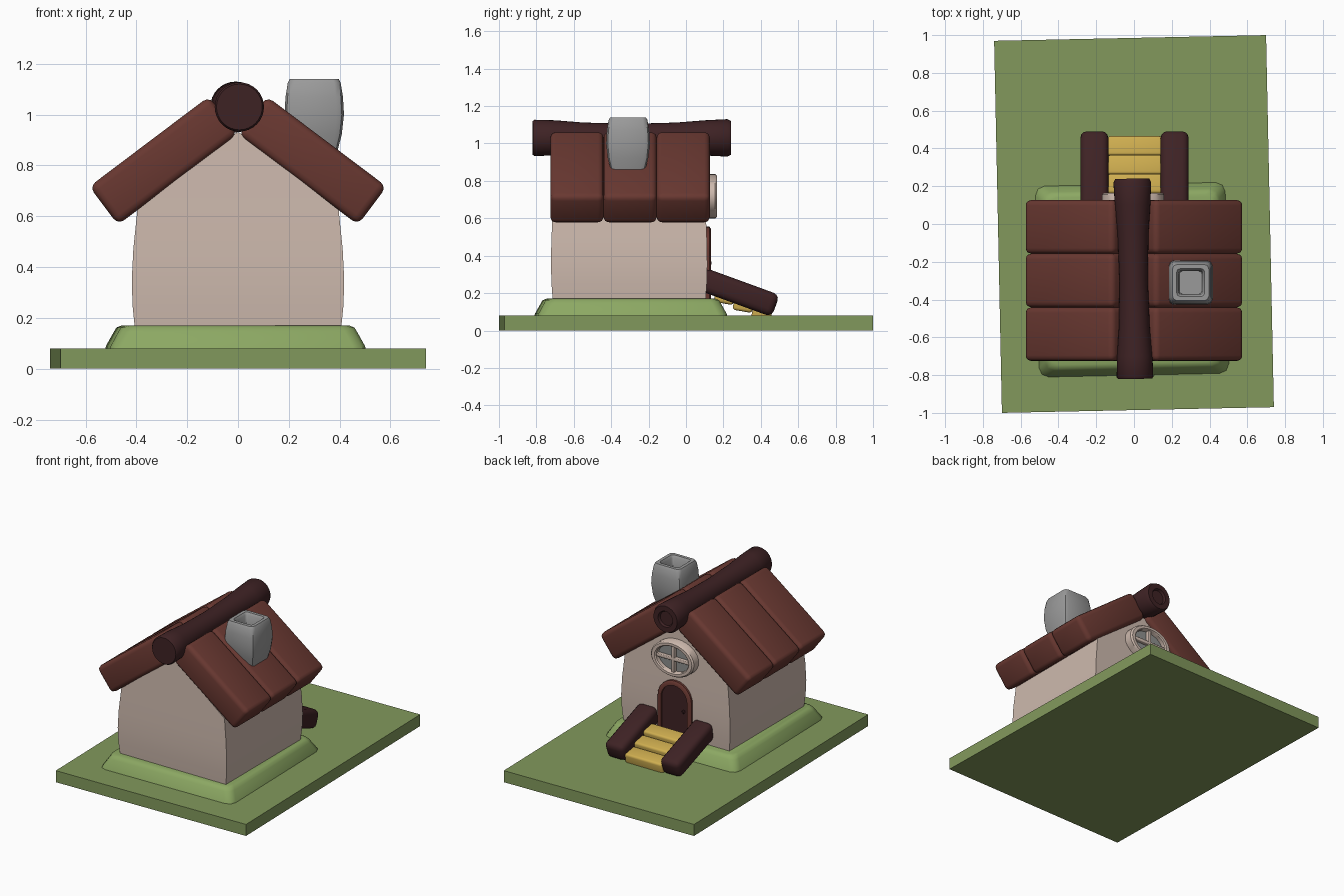
import bpy, bmesh
from math import sin, cos, pi, radians
from mathutils import Matrix, Vector

cube = bpy.data.objects.get("Cube")
if cube:
    bpy.data.objects.remove(cube)


def material(name, code):
    rgb = [int(code[i:i + 2], 16) / 255 for i in (0, 2, 4)]
    color = [((c + 0.055) / 1.055) ** 2.4 for c in rgb] + [1]
    m = bpy.data.materials.new(name)
    m.use_nodes = True
    m.diffuse_color = color
    m.node_tree.nodes["Principled BSDF"].inputs["Base Color"].default_value = color
    return m


GRASS = material("grass green", "82995C")
MOUND = material("light green", "8CA863")
WALL = material("warm plaster", "CDB9AD")
ROOF = material("red brown wood", "693831")
BEAM = material("dark brown wood", "3E2224")
STONE = material("chimney grey", "9A9A9A")
STEP = material("yellow wood", "CFAE50")
GLASS = material("window grey", "8E908E")


def finish(name, bm, mat, angle=40):
    bmesh.ops.recalc_face_normals(bm, faces=bm.faces)
    mesh = bpy.data.meshes.new(name)
    bm.to_mesh(mesh)
    bm.free()
    mesh.materials.append(mat)
    ob = bpy.data.objects.new(name, mesh)
    bpy.context.collection.objects.link(ob)
    bpy.ops.object.select_all(action="DESELECT")
    ob.select_set(True)
    bpy.context.view_layer.objects.active = ob
    bpy.ops.object.shade_smooth_by_angle(angle=radians(angle))
    return ob


def skin(name, rings, mat, closed=False, angle=40):
    """Join rings of points with quads, capping the ends unless closed."""
    bm = bmesh.new()
    loops = [[bm.verts.new(p) for p in ring] for ring in rings]
    pairs = list(zip(loops, loops[1:]))
    if closed:
        pairs.append((loops[-1], loops[0]))
    else:
        bm.faces.new(loops[0])
        bm.faces.new(loops[-1])
    n = len(loops[0])
    for a, b in pairs:
        for i in range(n):
            j = (i + 1) % n
            bm.faces.new((a[i], a[j], b[j], b[i]))
    return finish(name, bm, mat, angle)


def rectangle(hx, hy, z, r=0):
    """Horizontal rectangle, with rounded corners when r is set."""
    pts = []
    for k, (sx, sy) in enumerate(((1, 1), (-1, 1), (-1, -1), (1, -1))):
        for t in ((0, 0.5, 1) if r else (0,)):
            a = (k + t) * pi / 2
            pts.append((sx * (hx - r) + r * cos(a) * bool(r),
                        sy * (hy - r) + r * sin(a) * bool(r), z))
    return pts


def box(name, size, loc, mat, bevel, rot=(0, 0, 0)):
    bm = bmesh.new()
    bmesh.ops.create_cube(bm, size=1, matrix=Matrix.Diagonal((*size, 1)))
    if bevel:
        bmesh.ops.bevel(bm, geom=bm.edges[:], offset=bevel, segments=3,
                        profile=0.5, affect="EDGES")
    ob = finish(name, bm, mat)
    ob.location = loc
    ob.rotation_euler = [radians(a) for a in rot]
    return ob


def circle(y, r, squash=1, n=32):
    return [(r * cos(2 * pi * i / n), y, squash * r * sin(2 * pi * i / n))
            for i in range(n)]


def arch(w, bottom, spring, y):
    """Upright door outline with a round top."""
    top = [(w * cos(pi * i / 12), y, spring + w * sin(pi * i / 12)) for i in range(13)]
    return [(w, y, bottom)] + top + [(-w, y, bottom)]


# Ground slab and mound
box("ground", (1.44, 1.97, 0.08), (0, 0, 0.04), GRASS, 0, (0, 0, 1.2))
mound = skin("mound", [rectangle(0.505 - d, 0.508 - d, z, 0.05) for d, z in
                       ((0, 0.07), (0.005, 0.09), (0.035, 0.145), (0.045, 0.162),
                        (0.065, 0.17))], MOUND)
mound.location = (-0.01, -0.295, 0)
mound.rotation_euler.z = radians(1.2)

# Bulging walls rising into the gable
walls = skin("walls", [rectangle(hx, hy, z) for hx, hy, z in
                       ((0.405, 0.408, 0.15), (0.415, 0.415, 0.25), (0.418, 0.418, 0.35),
                        (0.412, 0.416, 0.47), (0.396, 0.41, 0.625), (0.004, 0.4, 0.93))],
             WALL)
walls.location.y = -0.304

# Roof planks, three to a side
for side, label in ((1, "left"), (-1, "right")):
    for row in range(3):
        box(f"roof_plank_{label}_{row + 1}", (0.59, 0.285, 0.188),
            (side * 0.293, -0.583 + 0.284 * row, 0.819), ROOF, 0.03,
            (0, side * 37, 0))

# Ridge beam, waisted, with a hollow at the back end
beam = skin("ridge_beam", [circle(y, r) for y, r in
                           ((-0.82, 0.09), (-0.81, 0.097), (-0.7, 0.094), (-0.55, 0.082),
                            (-0.3, 0.075), (-0.05, 0.082), (0.1, 0.094), (0.22, 0.1),
                            (0.24, 0.09), (0.24, 0.055), (0.225, 0.048))], BEAM)
beam.location = (-0.006, 0, 1.03)
beam.rotation_euler.z = radians(0.8)

# Chimney with an open top
chimney = skin("chimney", [rectangle(h, h, z, h * 0.25) for h, z in
                           ((0.07, 0.76), (0.092, 0.86), (0.108, 0.92), (0.117, 1.0),
                            (0.113, 1.07), (0.104, 1.125), (0.096, 1.14), (0.074, 1.14),
                            (0.064, 1.125), (0.06, 1.05))], STONE)
chimney.location = (0.3, -0.31, 0)

# Arched door in its frame
skin("door_frame", [arch(0.13, 0.165, 0.425, 0.06), arch(0.13, 0.165, 0.425, 0.125),
                    arch(0.12, 0.17, 0.425, 0.133), arch(0.1, 0.185, 0.425, 0.133),
                    arch(0.098, 0.187, 0.425, 0.06)], ROOF, closed=True)
skin("door", [arch(0.105, 0.18, 0.425, 0.07), arch(0.105, 0.18, 0.425, 0.122)], BEAM)
knob = skin("door_knob", [circle(0.115, 0.008, n=12), circle(0.13, 0.012, n=12),
                          circle(0.136, 0.007, n=12)], BEAM)
knob.location = (-0.07, 0, 0.36)

# Oval window with crossed bars
squash = 0.72
window = [skin("window_frame", [circle(y, r, squash) for y, r in
                                ((0.08, 0.165), (0.155, 0.165), (0.165, 0.155),
                                 (0.165, 0.132), (0.158, 0.124), (0.08, 0.124))],
               WALL, closed=True),
          skin("window_pane", [circle(0.09, 0.13, squash), circle(0.13, 0.13, squash)],
               GLASS)]
for part in window:
    part.location = (-0.005, 0, 0.718)
box("window_bar_across", (0.27, 0.03, 0.022), (-0.005, 0.14, 0.718), WALL, 0.005)
box("window_bar_upright", (0.024, 0.03, 0.19), (-0.005, 0.14, 0.718), WALL, 0.005)

# Steps and side rails
for i in range(3):
    box(f"step_{i + 1}", (0.29, 0.105, 0.09), (0.005, 0.408 - 0.1 * i, 0.105 + 0.042 * i),
        STEP, 0.015, (-10, 0, 0))
for x, label in ((0.215, "left"), (-0.21, "right")):
    box(f"stair_rail_{label}", (0.148, 0.425, 0.125), (x, 0.28, 0.204), BEAM, 0.035,
        (-20, 0, 0))
